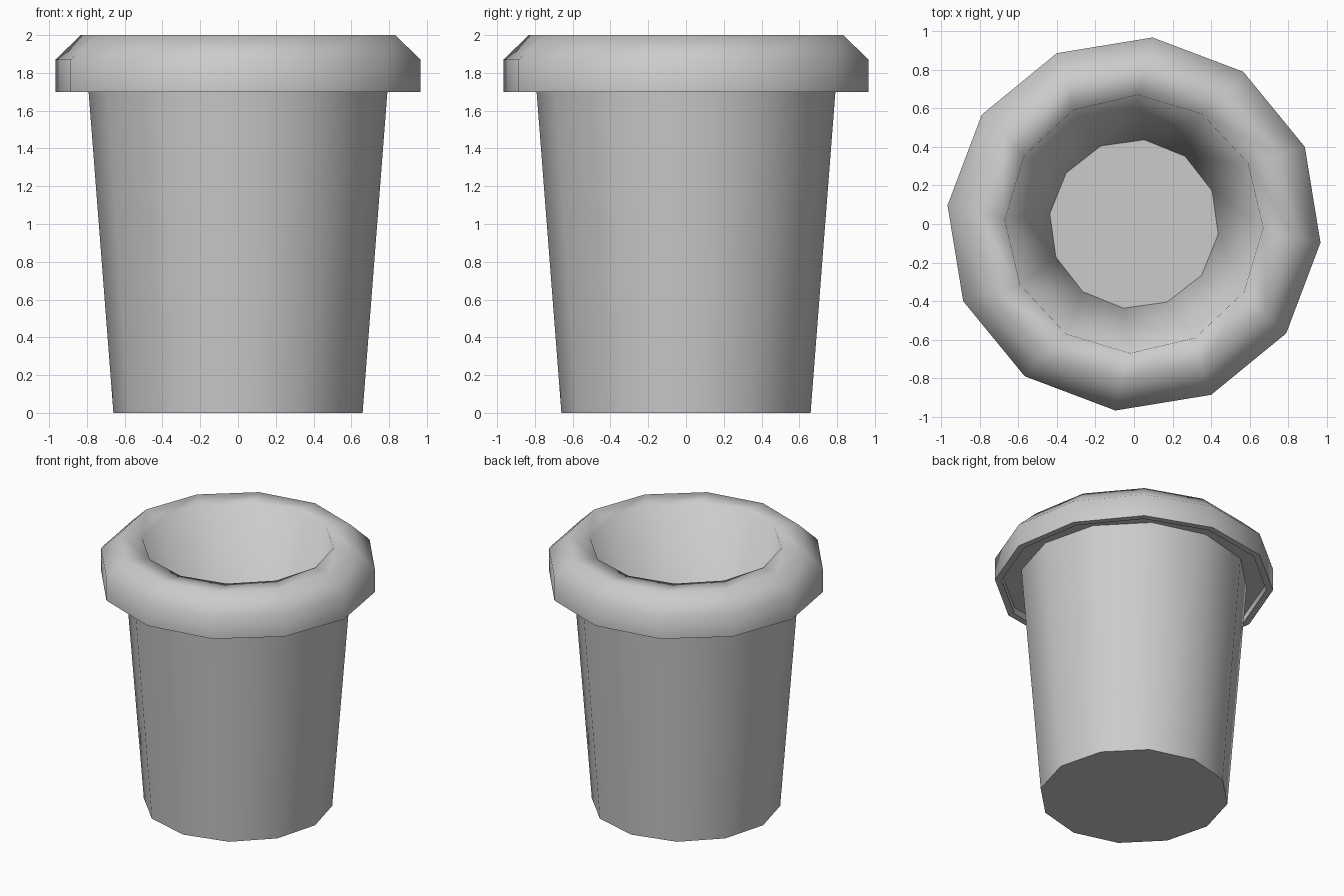
import bpy, bmesh, math

if "Cube" in bpy.data.objects:
    bpy.data.objects.remove(bpy.data.objects["Cube"])

SIDES = 12


def ring_stack(name, rings, cap_start=False, cap_end=False):
    """Skin 12-sided rings given as (radius, z, turn in degrees, sharp)."""
    bm = bmesh.new()
    loops = []
    for r, z, turn, _ in rings:
        angles = [math.radians(turn + 360 * i / SIDES) for i in range(SIDES)]
        loops.append([bm.verts.new((r * math.cos(a), r * math.sin(a), z)) for a in angles])
    for a, b in zip(loops, loops[1:]):
        for i in range(SIDES):
            j = (i + 1) % SIDES
            bm.faces.new((a[i], a[j], b[j], b[i]))
    if cap_start:
        bm.faces.new(loops[0][::-1])
    if cap_end:
        bm.faces.new(loops[-1])
    # smooth sides, with creases only at the marked rings
    for f in bm.faces:
        f.smooth = len(f.verts) == 4
    for loop, (_, _, _, sharp) in zip(loops, rings):
        for i in range(SIDES):
            edge = bm.edges.get((loop[i], loop[(i + 1) % SIDES]))
            edge.smooth = not sharp
    mesh = bpy.data.meshes.new(name)
    bm.to_mesh(mesh)
    bm.free()
    obj = bpy.data.objects.new(name, mesh)
    bpy.context.collection.objects.link(obj)
    return obj


# Tapered outer wall with flat base, then the overhanging rim, then the inner wall and floor
ring_stack("pot", [
    (0.66, 0.00, -0.5, True),
    (0.665, 0.07, -0.5, False),
    (0.795, 1.75, -1.0, True),
    (0.925, 1.75, -5.7, True),
    (0.925, 1.70, -5.7, True),
    (0.972, 1.70, -5.7, True),
    (0.972, 1.87, -5.7, False),
    (0.835, 2.00, -5.0, False),
    (0.67, 1.99, -1.7, False),
    (0.44, 0.12, -7.0, True),
], cap_start=True, cap_end=True)
